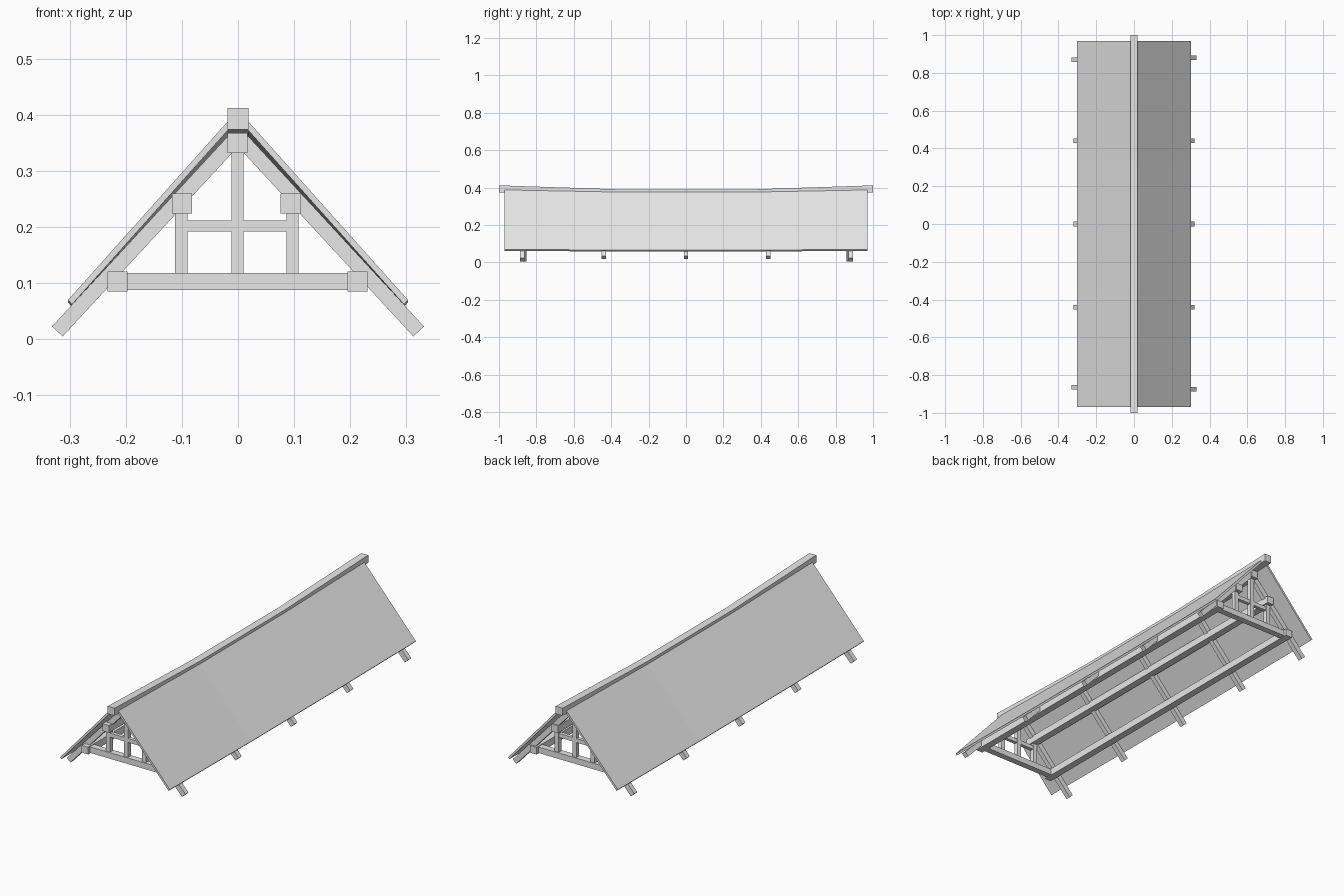
import bpy, bmesh, math
from mathutils import Vector

cube = bpy.data.objects.get("Cube")
if cube:
    bpy.data.objects.remove(cube)

grey = bpy.data.materials.new("plain_grey")
grey.use_nodes = True
COLOUR = (0.8, 0.8, 0.8, 1)
grey.diffuse_color = COLOUR
grey.node_tree.nodes["Principled BSDF"].inputs["Base Color"].default_value = COLOUR


def loft(name, sections):
    """Join matching four-sided cross-sections into one closed solid."""
    bm = bmesh.new()
    rings = [[bm.verts.new(p) for p in s] for s in sections]
    for a, b in zip(rings, rings[1:]):
        for i in range(4):
            j = (i + 1) % 4
            bm.faces.new((a[i], a[j], b[j], b[i]))
    bm.faces.new(rings[0])
    bm.faces.new(rings[-1])
    bmesh.ops.recalc_face_normals(bm, faces=bm.faces)
    mesh = bpy.data.meshes.new(name)
    bm.to_mesh(mesh)
    bm.free()
    mesh.materials.append(grey)
    obj = bpy.data.objects.new(name, mesh)
    bpy.context.collection.objects.link(obj)
    return obj


def box(name, centre, size):
    x, y, z = centre
    w, d, h = (s / 2 for s in size)
    return loft(name, [[(x - w, v, z - h), (x + w, v, z - h),
                        (x + w, v, z + h), (x - w, v, z + h)] for v in (y - d, y + d)])


def timber(name, start, end, y, thick, depth):
    """Square-cut beam between two (x, z) points, lying in the plane of a truss."""
    a, b = Vector((start[0], 0, start[1])), Vector((end[0], 0, end[1]))
    along = (b - a).normalized()
    side = Vector((-along.z, 0, along.x)) * thick / 2
    out = Vector((0, depth / 2, 0))
    mid = Vector((0, y, 0))
    return loft(name, [[p + mid + side + out, p + mid - side + out,
                        p + mid - side - out, p + mid + side - out] for p in (a, b)])


# Sagging ridge beam
R = 0.019
SAG = 0.022
loft("ridge_beam", [[(-R, y, z - R), (R, y, z - R), (R, y, z + R), (-R, y, z + R)]
                    for y, z in ((-1, 0.393), (-0.34, 0.393 - SAG),
                                 (0.34, 0.393 - SAG), (1, 0.393))])

# Roof panels, dipping slightly with the ridge
for label, s in (("left", 1), ("right", -1)):
    sections = []
    for y, dip in ((-0.97, 0), (-0.33, 1), (0.33, 1), (0.97, 0)):
        top, low = 0.392 - 0.012 * dip, 0.07 - 0.004 * dip
        sections.append([(s * 0.015, y, top), (s * 0.303, y, low),
                         (s * 0.296, y, low - 0.008), (s * 0.008, y, top - 0.008)])
    loft(label + "_roof_panel", sections)

# Lengthwise purlins
for name, x, z in (("ridge_purlin", -0.001, 0.35),
                   ("left_middle_purlin", 0.094, 0.242),
                   ("right_middle_purlin", -0.1, 0.242),
                   ("left_lower_purlin", 0.213, 0.103),
                   ("right_lower_purlin", -0.215, 0.103)):
    box(name, (x, 0, z), (0.036, 1.8, 0.036))

# Rafter pairs, the end ones a little longer
for i, y in enumerate((-0.87, -0.44, 0, 0.44, 0.875)):
    reach = 0.322 if i in (0, 4) else 0.311
    for label, s in (("left", 1), ("right", -1)):
        foot = (s * reach, 0.014 + (0.322 - reach) * 1.08)
        offset = s * 0.006 * ((i == 4) - (i == 0) + 0) if i in (0, 4) else 0
        timber(f"{label}_rafter_{i + 1}", foot, (s * 0.004, 0.358), y + offset, 0.026, 0.024)

# End trusses: tie, collar and posts
for label, y in (("front", -0.87), ("back", 0.87)):
    box(label + "_tie_beam", (0, y, 0.103), (0.41, 0.032, 0.03))
    box(label + "_collar", (0, y, 0.202), (0.19, 0.018, 0.02))
    box(label + "_king_post", (-0.001, y, 0.225), (0.021, 0.022, 0.22))
    for side, x in (("left", 0.097), ("right", -0.101)):
        box(f"{label}_{side}_post", (x, y, 0.172), (0.022, 0.022, 0.12))
